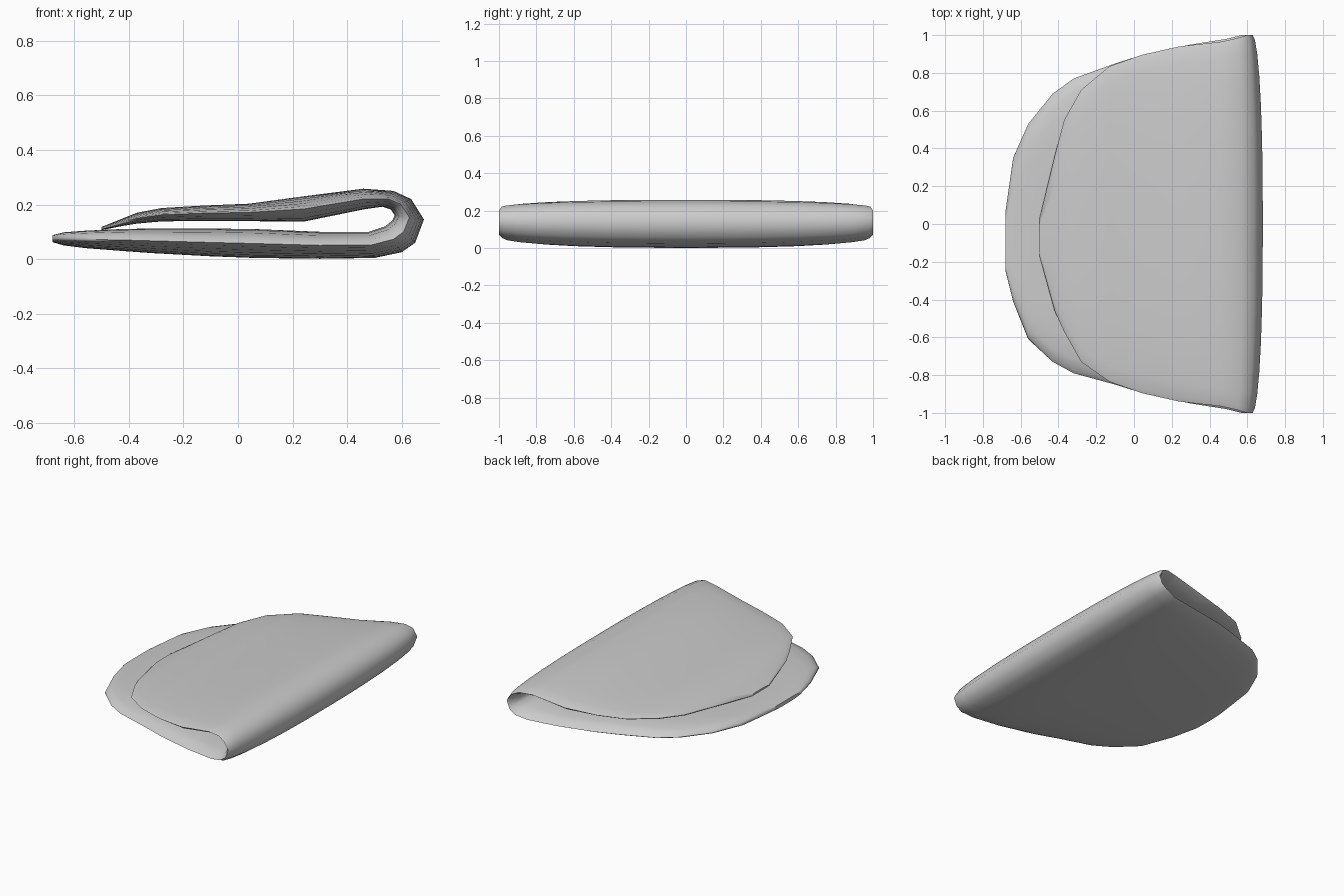
import bpy, bmesh, math

cube = bpy.data.objects.get("Cube")
if cube:
    bpy.data.objects.remove(cube)

grey = bpy.data.materials.new("light grey")
grey.use_nodes = True
colour = (0.6, 0.6, 0.6, 1)
grey.diffuse_color = colour
grey.node_tree.nodes["Principled BSDF"].inputs["Base Color"].default_value = colour

# Stations along the fold: outer x, z, inner x, z, half width, y offset
STATIONS = [
    (-.68, .062, -.68, .088, .16, -.09), (-.64, .05, -.64, .098, .38, -.03),
    (-.56, .04, -.56, .104, .57, -.04), (-.43, .03, -.43, .11, .71, -.02),
    (-.32, .022, -.32, .112, .78, -.01), (-.1, .01, -.1, .112, .85, 0),
    (.06, .004, .06, .11, .9, 0), (.3, .001, .3, .1, .95, 0),
    (.5, .004, .48, .1, .98, 0), (.6, .025, .54, .12, 1, 0),
    (.65, .06, .565, .14, 1, 0), (.682, .145, .575, .16, 1, 0),
    (.635, .22, .56, .182, 1, 0), (.57, .25, .53, .192, .985, 0),
    (.46, .258, .46, .182, .965, 0), (.24, .23, .24, .137, .94, 0),
    (.04, .203, .04, .139, .895, 0), (-.13, .196, -.13, .14, .835, 0),
    (-.28, .187, -.28, .138, .72, -.01), (-.37, .17, -.37, .13, .56, -.01),
    (-.42, .15, -.42, .122, .41, -.05), (-.5, .118, -.5, .106, .1, -.07),
]
SPAN = 14


def ring(xo, zo, xi, zi, width, shift):
    """Lens-shaped loop across the sheet, fuller on the inner side."""
    mx, mz = (xo + xi) / 2, (zo + zi) / 2
    points = []
    for k in range(2 * SPAN):
        v = -math.cos(math.pi * k / SPAN)
        outer = k <= SPAN
        x, z = (xo, zo) if outer else (xi, zi)
        fill = max(0, 1 - abs(v) ** (2.5 if outer else 8)) ** 0.55
        points.append((mx + (x - mx) * fill, shift + width * v, mz + (z - mz) * fill))
    return points


# Folded sheet lofted through the stations
bm = bmesh.new()
loops = [[bm.verts.new(p) for p in ring(*s)] for s in STATIONS]
for a, b in zip(loops, loops[1:]):
    for k in range(len(a)):
        n = (k + 1) % len(a)
        bm.faces.new((a[k], a[n], b[n], b[k]))

# Blunt ends of the lower and upper flaps
for loop in (loops[0], loops[-1]):
    for k in range(SPAN):
        quad = [loop[k], loop[k + 1], loop[(-k - 1) % len(loop)], loop[-k % len(loop)]]
        corners = list(dict.fromkeys(quad))
        if len(corners) > 2:
            bm.faces.new(corners)
bmesh.ops.recalc_face_normals(bm, faces=bm.faces)

mesh = bpy.data.meshes.new("folded_sheet")
bm.to_mesh(mesh)
bm.free()
mesh.materials.append(grey)
sheet = bpy.data.objects.new("folded_sheet", mesh)
bpy.context.collection.objects.link(sheet)
bpy.context.view_layer.objects.active = sheet
sheet.select_set(True)
bpy.ops.object.shade_smooth_by_angle(angle=math.radians(60))
